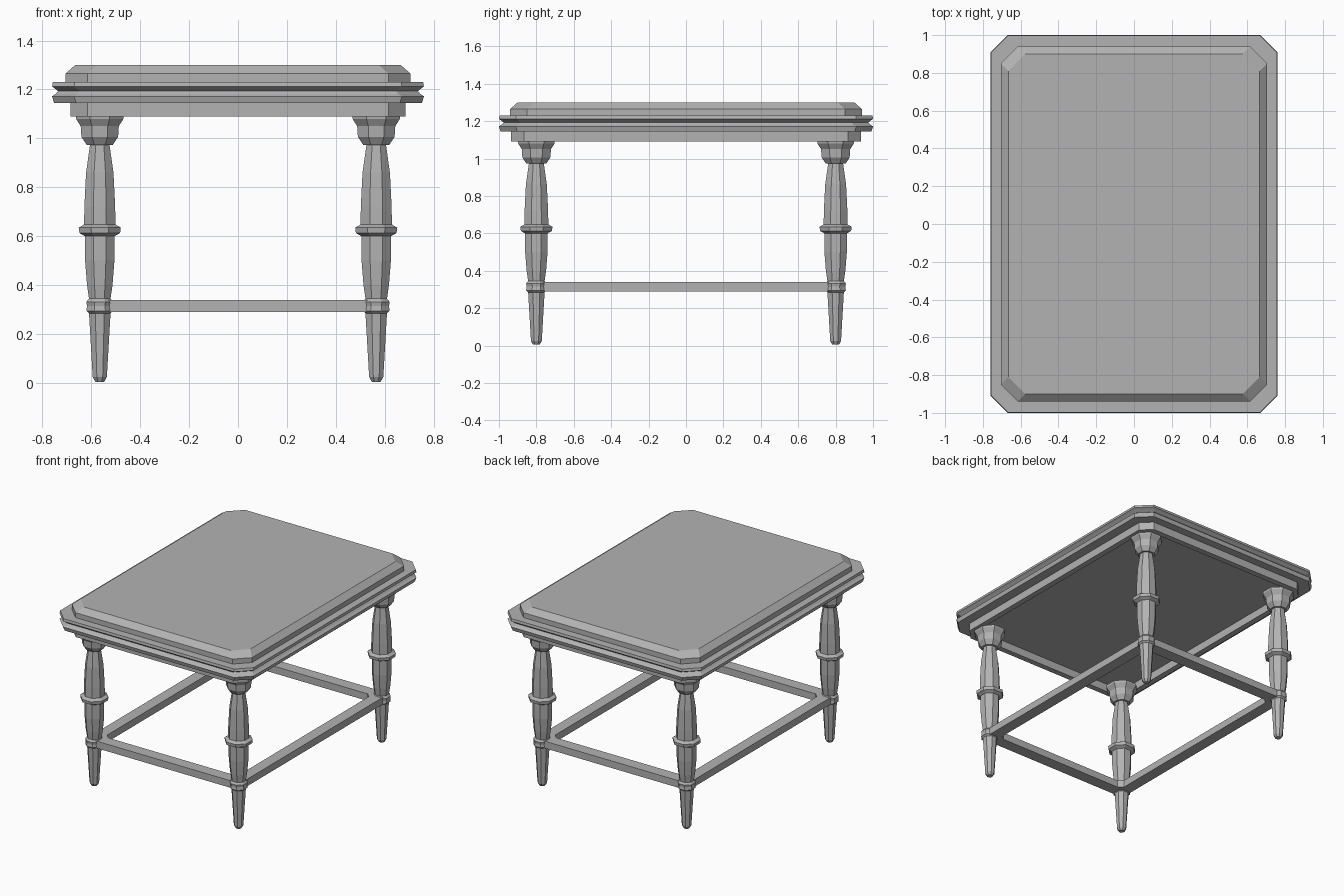
import bpy
import bmesh
from math import cos, sin, pi

if "Cube" in bpy.data.objects:
    bpy.data.objects.remove(bpy.data.objects["Cube"], do_unlink=True)

GREY = (0.45, 0.45, 0.45, 1)
grey = bpy.data.materials.new("plain_grey")
grey.use_nodes = True
grey.diffuse_color = GREY
grey.node_tree.nodes["Principled BSDF"].inputs["Base Color"].default_value = GREY


def octagon_rect(hx, hy, cut):
    """Rectangle outline with its four corners cut off."""
    return [(hx, -hy + cut), (hx, hy - cut), (hx - cut, hy), (-hx + cut, hy),
            (-hx, hy - cut), (-hx, -hy + cut), (-hx + cut, -hy), (hx - cut, -hy)]


def turned(radius):
    """Eight-sided outline with a flat side forward, radius measured to the flat."""
    r = radius / cos(pi / 8)
    return [(r * cos(pi / 8 + k * pi / 4), r * sin(pi / 8 + k * pi / 4)) for k in range(8)]


def loft(name, sections, location=(0, 0, 0), ring=False):
    """Skin a stack of (outline, z); cap the ends, or join them into a closed ring."""
    bm = bmesh.new()
    loops = [[bm.verts.new((x, y, z)) for x, y in outline] for outline, z in sections]
    pairs = list(zip(loops, loops[1:]))
    if ring:
        pairs.append((loops[-1], loops[0]))
    else:
        bm.faces.new(loops[0])
        bm.faces.new(loops[-1])
    for a, b in pairs:
        for i in range(len(a)):
            j = (i + 1) % len(a)
            bm.faces.new((a[i], a[j], b[j], b[i]))
    bmesh.ops.recalc_face_normals(bm, faces=bm.faces)
    mesh = bpy.data.meshes.new(name)
    bm.to_mesh(mesh)
    bm.free()
    mesh.materials.append(grey)
    obj = bpy.data.objects.new(name, mesh)
    obj.location = location
    bpy.context.collection.objects.link(obj)
    return obj


# Raised top panel with a bevelled edge
loft("top_panel", [(octagon_rect(hx, hx + 0.235, 0.09), z) for hx, z in
                   [(0.705, 1.21), (0.705, 1.265), (0.665, 1.30)]])

# Moulded rim with a groove around its side
loft("top_rim", [(octagon_rect(hx, hx + 0.24, 0.09), z) for hx, z in
                 [(0.752, 1.145), (0.76, 1.172), (0.745, 1.182), (0.735, 1.193),
                  (0.75, 1.205), (0.76, 1.212), (0.757, 1.23)]])

# Hollow apron under the top
loft("apron", [(octagon_rect(hx, hx + 0.25, 0.07), z) for hx, z in
               [(0.685, 1.15), (0.685, 1.09), (0.645, 1.09), (0.645, 1.15)]], ring=True)

# Stretcher frame joining the legs
outer, inner = octagon_rect(0.60, 0.835, 0.06), octagon_rect(0.52, 0.75, 0.03)
loft("stretcher_frame", [(outer, 0.29), (outer, 0.34), (inner, 0.34), (inner, 0.29)], ring=True)

# Turned legs with capital, middle collar and lower collar
LEG = [(0.018, 0.005), (0.029, 0.025), (0.044, 0.285), (0.055, 0.295), (0.052, 0.315),
       (0.055, 0.332), (0.044, 0.345), (0.052, 0.40), (0.060, 0.50), (0.060, 0.60),
       (0.083, 0.613), (0.086, 0.635), (0.064, 0.648), (0.063, 0.72), (0.056, 0.86),
       (0.040, 0.973)]
CAPITAL = [(0.053, 0.973), (0.075, 1.006), (0.078, 1.05), (0.097, 1.08), (0.098, 1.095)]
for side, x in (("left", 0.565), ("right", -0.565)):
    for end, y in (("front", -0.8), ("back", 0.8)):
        loft(f"{end}_{side}_leg", [(turned(r), z) for r, z in LEG], (x, y, 0))
        loft(f"{end}_{side}_capital", [(turned(r), z) for r, z in CAPITAL], (x, y, 0))
